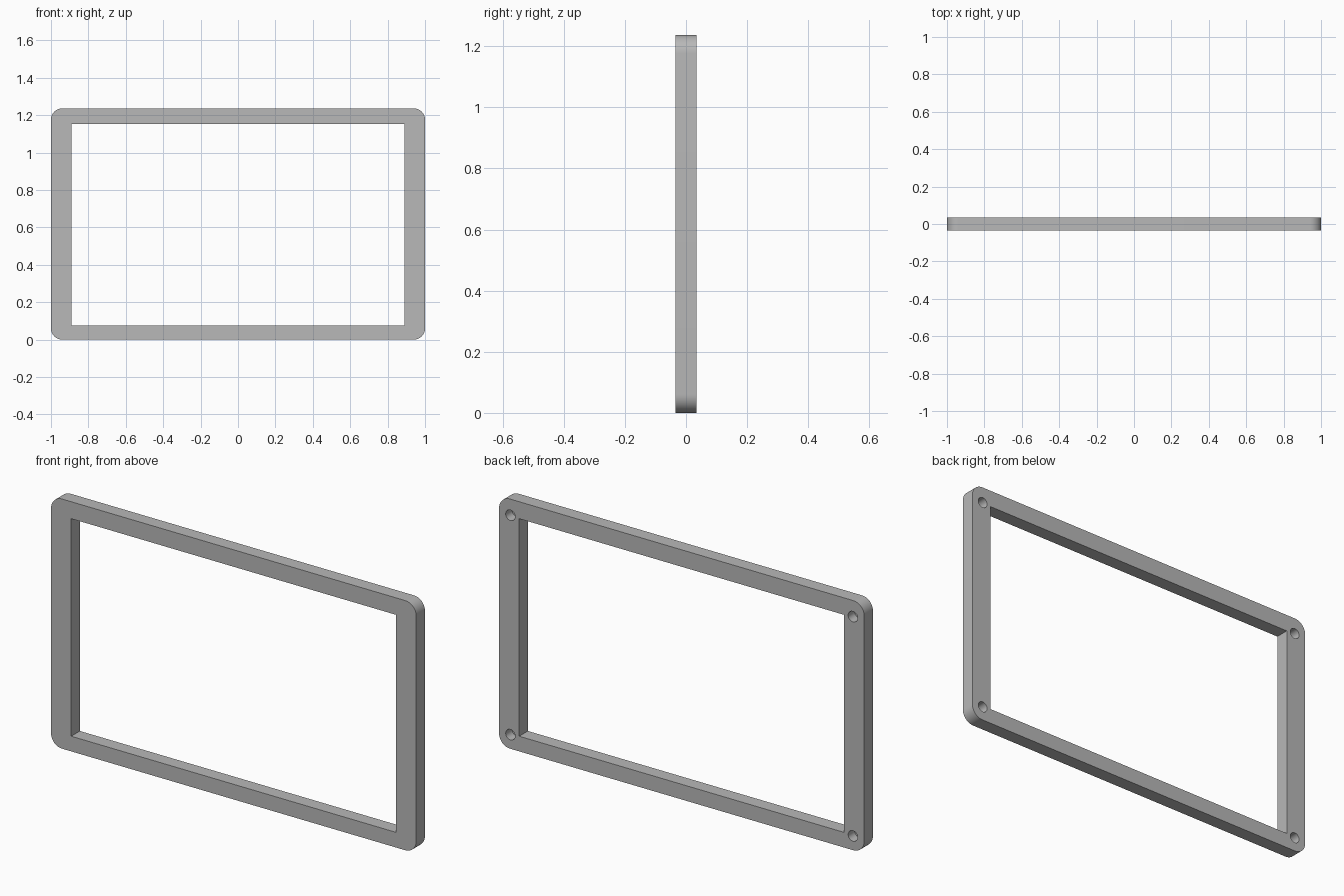
import bpy
import math

WIDTH, DEPTH, HEIGHT = 2.0, 0.068, 1.236
CORNER = 0.06
OPEN_X, OPEN_LOW, OPEN_HIGH = 0.89, 0.075, 1.152
HOLE_X, HOLE_LOW, HOLE_HIGH = 0.938, 0.07, 1.156
HOLE_RADIUS, HOLE_DEPTH = 0.026, 0.05

if "Cube" in bpy.data.objects:
    bpy.data.objects.remove(bpy.data.objects["Cube"], do_unlink=True)

grey = bpy.data.materials.new("plain grey")
grey.use_nodes = True
colour = (0.48, 0.48, 0.48, 1)
grey.diffuse_color = colour
grey.node_tree.nodes["Principled BSDF"].inputs["Base Color"].default_value = colour


def box(name, size, centre):
    bpy.ops.mesh.primitive_cube_add(size=1, location=centre)
    obj = bpy.context.object
    obj.name = name
    obj.scale = size
    bpy.ops.object.transform_apply(location=True, rotation=True, scale=True)
    obj.data.materials.append(grey)
    return obj


def apply_modifier(obj, modifier):
    bpy.ops.object.select_all(action="DESELECT")
    obj.select_set(True)
    bpy.context.view_layer.objects.active = obj
    bpy.ops.object.modifier_apply(modifier=modifier.name)


def cut(obj, cutter):
    cutter.hide_render = True
    boolean = obj.modifiers.new("cut", "BOOLEAN")
    boolean.operation = "DIFFERENCE"
    boolean.solver = "EXACT"
    boolean.object = cutter
    apply_modifier(obj, boolean)
    bpy.data.objects.remove(cutter, do_unlink=True)


# Slab with rounded outer corners: only the edges running front to back
frame = box("frame", (WIDTH, DEPTH, HEIGHT), (0, 0, HEIGHT / 2))
weights = frame.data.attributes.new("bevel_weight_edge", "FLOAT", "EDGE")
for edge in frame.data.edges:
    a, b = (frame.data.vertices[i].co for i in edge.vertices)
    weights.data[edge.index].value = 1.0 if abs(a.y - b.y) > DEPTH / 2 else 0.0
bevel = frame.modifiers.new("round corners", "BEVEL")
bevel.limit_method = "WEIGHT"
bevel.width = CORNER
bevel.segments = 12
apply_modifier(frame, bevel)

# Rectangular opening with sharp corners
cut(frame, box("opening_cutter", (2 * OPEN_X, 1, OPEN_HIGH - OPEN_LOW),
               (0, 0, (OPEN_LOW + OPEN_HIGH) / 2)))

# Blind screw holes in the back, one per corner
for x in (-HOLE_X, HOLE_X):
    for z in (HOLE_LOW, HOLE_HIGH):
        bpy.ops.mesh.primitive_cylinder_add(
            vertices=32, radius=HOLE_RADIUS, depth=2 * HOLE_DEPTH,
            location=(x, DEPTH / 2, z), rotation=(math.pi / 2, 0, 0))
        hole = bpy.context.object
        hole.name = "hole_cutter"
        hole.data.materials.append(grey)
        cut(frame, hole)

bpy.ops.object.shade_smooth_by_angle(angle=math.radians(30))
